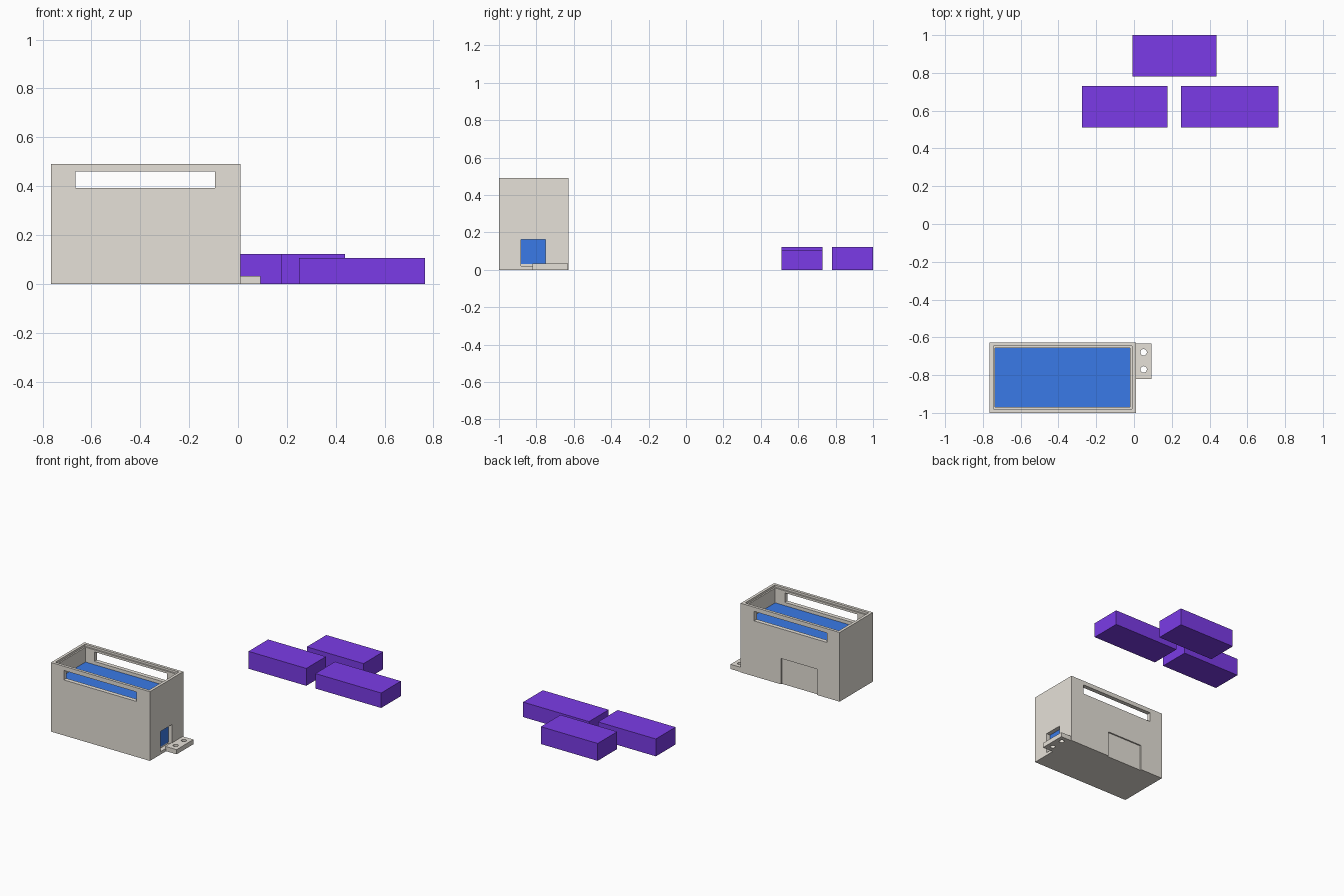
import bpy
import math

if "Cube" in bpy.data.objects:
    bpy.data.objects.remove(bpy.data.objects["Cube"])


def material(name, rgb):
    m = bpy.data.materials.new(name)
    m.diffuse_color = [((c / 255 + 0.055) / 1.055) ** 2.4 for c in rgb] + [1]
    m.use_nodes = True
    m.node_tree.nodes["Principled BSDF"].inputs["Base Color"].default_value = m.diffuse_color
    return m


GREY = material("warm grey", (230, 225, 216))
BLUE = material("blue", (59, 125, 236))
PURPLE = material("purple", (124, 60, 233))


def box(name, x, y, z, mat):
    """Box from (min, max) ranges on each axis."""
    bpy.ops.mesh.primitive_cube_add(size=1, location=[sum(r) / 2 for r in (x, y, z)])
    o = bpy.context.object
    o.name = name
    o.scale = [r[1] - r[0] for r in (x, y, z)]
    bpy.ops.object.transform_apply(location=True, rotation=False, scale=True)
    o.data.materials.append(mat)
    return o


def cut(target, cutter):
    """Subtract the cutter from the target and delete the cutter."""
    mod = target.modifiers.new("cut", 'BOOLEAN')
    mod.operation = 'DIFFERENCE'
    mod.solver = 'EXACT'
    mod.object = cutter
    bpy.context.view_layer.objects.active = target
    bpy.ops.object.modifier_apply(modifier=mod.name)
    bpy.data.objects.remove(cutter)


X0, X1, Y0, Y1, H = -0.765, 0.010, -1.0, -0.627, 0.49
WALL, LIP = 0.03, 0.02


def inner(name, t, z, mat):
    return box(name, (X0 + t, X1 - t), (Y0 + t, Y1 - t), z, mat)


# Open case with a stepped rim
case = box("case", (X0, X1), (Y0, Y1), (0, H), GREY)
cut(case, inner("cavity", WALL, (0.03, 0.6), GREY))
cut(case, inner("rim_step", LIP, (H - 0.015, 0.6), GREY))

# Long slots through the front and back walls
cut(case, box("slots", (-0.665, -0.095), (-1.1, -0.5), (0.393, 0.46), GREY))
# Opening in the right wall
cut(case, box("port", (X1 - WALL - 0.001, 0.1), (-0.882, -0.751), (0.02, 0.163), GREY))
# Shallow recess in the back wall
cut(case, box("recess", (-0.586, -0.306), (Y1 - 0.01, -0.5), (-0.1, 0.183), GREY))

# Blue block filling the case
inner("filling", WALL, (0.03, 0.37), BLUE)

# Mounting tab with two screw holes
tab = box("mounting_tab", (X1 - 0.005, 0.093), (-0.82, -0.632), (0, 0.033), GREY)
for y in (-0.679, -0.77):
    bpy.ops.mesh.primitive_cylinder_add(vertices=32, radius=0.017, depth=0.2,
                                        location=(0.051, y, 0.0))
    hole = bpy.context.object
    hole.data.materials.append(GREY)
    cut(tab, hole)

# Three loose blocks behind the case
box("rear_block", (-0.008, 0.437), (0.781, 1.0), (0, 0.123), PURPLE)
box("left_block", (-0.275, 0.178), (0.51, 0.73), (0, 0.123), PURPLE)
box("right_block", (0.249, 0.765), (0.51, 0.73), (0, 0.106), PURPLE)
